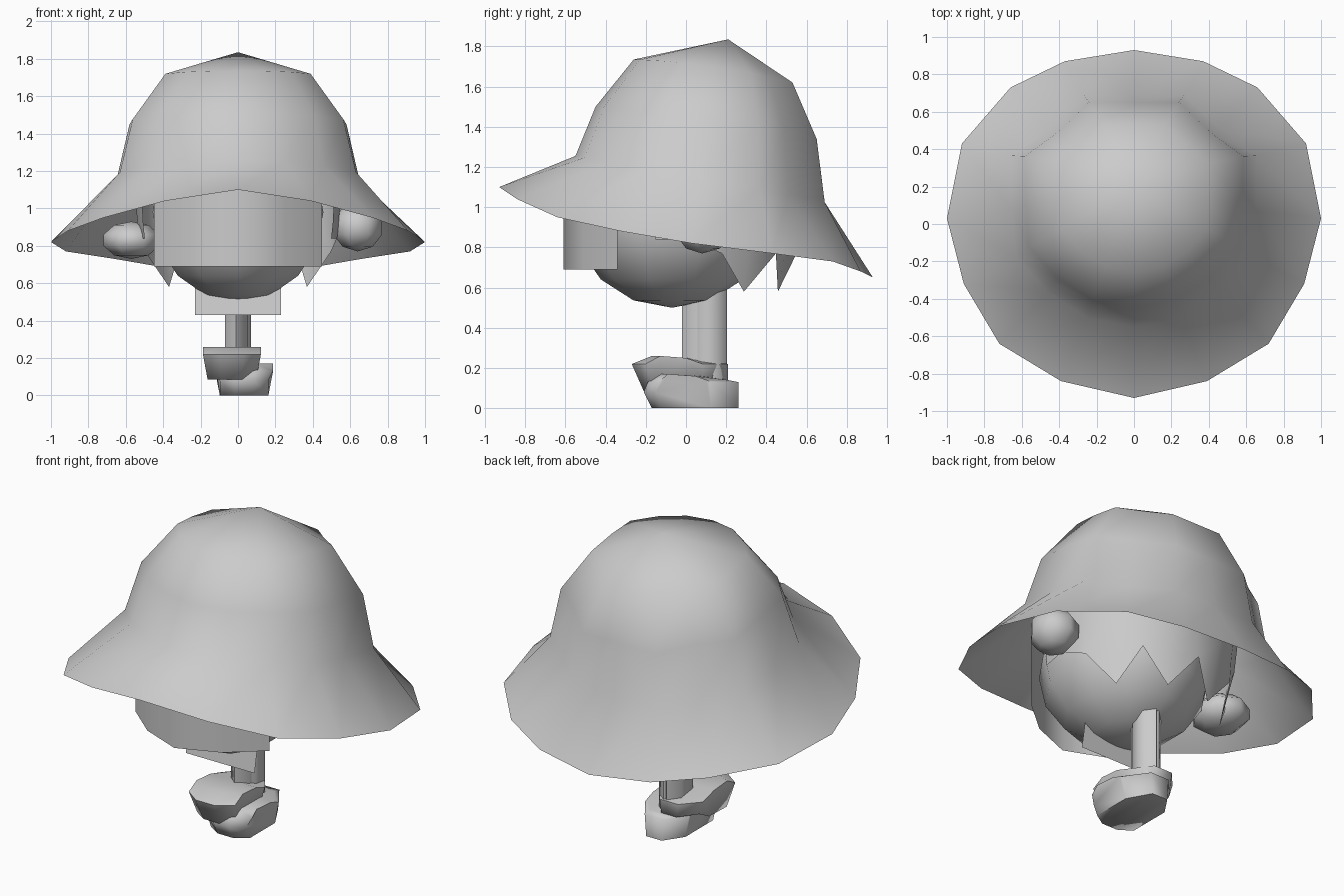
import bpy, bmesh
from math import sin, cos, pi, radians

if "Cube" in bpy.data.objects:
    bpy.data.objects.remove(bpy.data.objects["Cube"])


def make(name, verts, faces, smooth=None):
    me = bpy.data.meshes.new(name)
    me.from_pydata(verts, [], faces)
    bm = bmesh.new()
    bm.from_mesh(me)
    bmesh.ops.recalc_face_normals(bm, faces=bm.faces)
    bm.to_mesh(me)
    bm.free()
    ob = bpy.data.objects.new(name, me)
    bpy.context.collection.objects.link(ob)
    if smooth:
        bpy.ops.object.select_all(action='DESELECT')
        ob.select_set(True)
        bpy.context.view_layer.objects.active = ob
        bpy.ops.object.shade_smooth_by_angle(angle=radians(smooth))
    return ob


def loft(name, rings, closed=True, apex=None, caps=False, smooth=50):
    n = len(rings[0])
    verts = [p for r in rings for p in r]
    faces = []
    for k in range(len(rings) - 1):
        for i in range(n if closed else n - 1):
            j = (i + 1) % n
            faces.append((k*n + i, k*n + j, k*n + n + j, k*n + n + i))
    last = (len(rings) - 1) * n
    if apex:
        verts.append(apex)
        faces += [(last + i, last + (i + 1) % n, len(verts) - 1) for i in range(n)]
    if caps:
        faces += [tuple(range(n)), tuple(range(last, last + n))]
    return make(name, verts, faces, smooth)


def ellipsoid(name, center, radii, seg, rings):
    bm = bmesh.new()
    bmesh.ops.create_uvsphere(bm, u_segments=seg, v_segments=rings, radius=1)
    for v in bm.verts:
        v.co = [c + r * a for c, r, a in zip(center, radii, v.co)]
    verts = [tuple(v.co) for v in bm.verts]
    faces = [tuple(v.index for v in f.verts) for f in bm.faces]
    bm.free()
    return make(name, verts, faces, 70)


# Hat: tilted crown rings (rounder front, octagonal back) above a 16-sided brim
half = [(0, -.93, 1.10), (.39, -.84, 1.04), (.72, -.64, .95), (.91, -.32, .88),
        (1, .03, .82), (.92, .43, .77), (.66, .73, .73), (.37, .87, .68), (0, .93, .65)]
rim = half + [(-x, y, z) for x, y, z in half[-2:0:-1]]


def tilted(side, y0, y1, z_front, z_side, z_back):
    ring = []
    for i in range(16):
        a = 2 * pi * i / 16
        k = min(i, 16 - i)
        f = {3: 1.05, 5: 1.09, 7: 1.082}.get(k, 1)
        t = -cos(a) * f
        if k == 5:
            t += .06
        z = z_side + (z_back - z_front) / 2 * t + ((z_front + z_back) / 2 - z_side) * t * t
        ring.append((side * sin(a) * f, (y0 + y1) / 2 + (y1 - y0) / 2 * t, z))
    return ring


loft("hat", [rim, tilted(.65, -.55, .69, 1.255, 1.15, 1.025),
             tilted(.58, -.45, .65, 1.50, 1.45, 1.34),
             tilted(.40, -.26, .53, 1.735, 1.70, 1.62)],
     apex=(0, .21, 1.835), smooth=80)

# Head and the side buns under the brim
ellipsoid("head", (0, -.07, .98), (.48, .50, .48), 10, 8)
ellipsoid("right_bun", (.64, .08, .90), (.14, .15, .13), 7, 5)
ellipsoid("left_bun", (-.57, .06, .83), (.16, .18, .10), 7, 5)

# Curved face panel and flat chest panel
arc = [(-.45, -.34), (-.25, -.51), (0, -.61), (.25, -.51), (.45, -.34)]
loft("face_panel", [[(x, y, z) for x, y in arc] for z in (.69, 1.19)],
     closed=False, smooth=60)
make("chest_panel", [(-.23, -.17, .43), (.23, -.17, .43), (.23, -.12, .70), (-.23, -.12, .70)],
     [(0, 1, 2, 3)])

# Back hair: half shell with a jagged lower edge
top, mid, low = [], [], []
N = 13
for i in range(N):
    a = radians(-20 + 220 * i / (N - 1))
    c, s = cos(a), sin(a)
    top.append((.55 * c, .04 + .55 * s, 1.15))
    mid.append((.54 * c, .03 + .52 * s, .93))
    r, z = (.45, .58) if i % 2 else (.52, .77)
    if i < 2 or i > 10:
        r, z = .53, .84
    low.append((r * c, .03 + r * s, z))
loft("back_hair", [low, mid, top], closed=False, smooth=60)


# Legs: thin six-sided tubes
def leg(name, x, y, ry, z0):
    rings = [[(x + .06 * sin(pi * k / 3) * w, y + ry * cos(pi * k / 3), z)
              for k in range(6)] for z, w in ((z0, 1.15), (.40, 1.15), (.66, 1.2))]
    loft(name, rings, caps=True, smooth=65)


leg("left_leg", -.01, .09, .11, .20)
leg("right_leg", .01, .115, .088, .10)


# Shoes: side profile lofted across the width, outer slices narrower at the heel
def shoe(name, profile, x0, x1, ymid):
    zmid = sum(p[1] for p in profile) / len(profile)
    w = x1 - x0
    rings = []
    for f, heel, toe in ((0, .5, .75), (.3, 1, 1), (.7, 1, 1), (1, .4, .75)):
        ring = []
        for y, z in profile:
            taper = .025 * (f - .5) * (1 if z > zmid else -1)
            sy = heel if y > ymid else toe
            ring.append((x0 + w * f + taper, ymid + (y - ymid) * sy, z))
        rings.append(ring)
    loft(name, rings, caps=True, smooth=75)


shoe("left_shoe", [(-.27, .22), (-.17, .26), (0, .25), (.21, .22), (.21, .14),
                   (.02, .09), (-.21, .085)], -.175, .11, 0)
shoe("right_shoe", [(-.17, 0), (.26, 0), (.26, .13), (.21, .14), (.07, .16),
                    (-.13, .17), (-.19, .13), (-.21, .08)], -.11, .175, .03)
